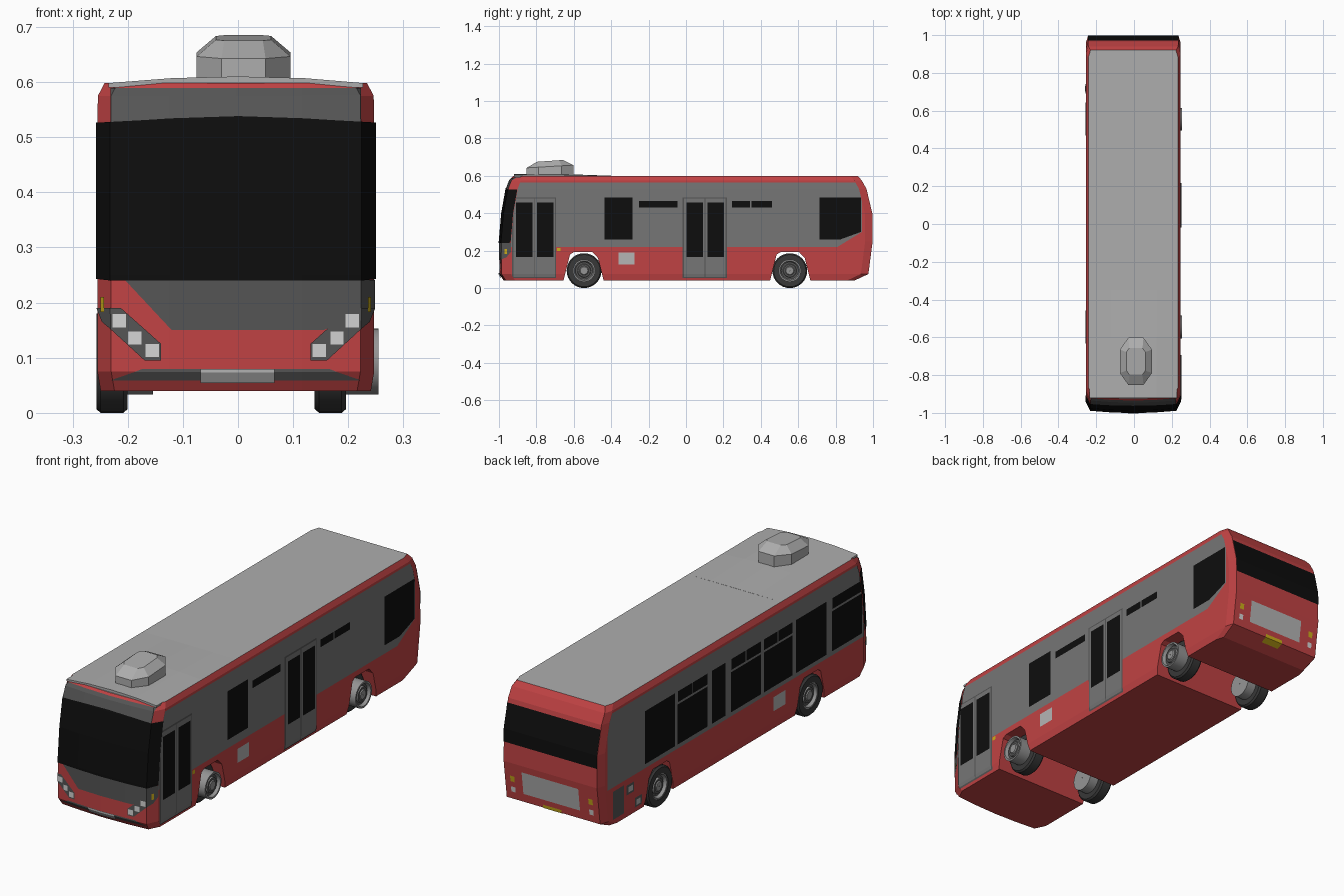
import bpy, bmesh, math
from mathutils import Vector

cube = bpy.data.objects.get("Cube")
if cube:
    bpy.data.objects.remove(cube, do_unlink=True)


def material(name, *rgb):
    m = bpy.data.materials.new(name)
    m.use_nodes = True
    m.diffuse_color = (*rgb, 1)
    m.node_tree.nodes["Principled BSDF"].inputs["Base Color"].default_value = (*rgb, 1)
    return m


RED = material("red_paint", 0.53, 0.055, 0.057)
BLACK = material("black_glass", 0.004, 0.004, 0.004)
GREY = material("side_grey", 0.18, 0.18, 0.18)
DARK = material("dark_grey", 0.09, 0.09, 0.09)
ROOF = material("roof_grey", 0.42, 0.42, 0.42)
PLATE = material("plate_grey", 0.46, 0.46, 0.46)
LAMP = material("lamp_white", 0.66, 0.66, 0.66)
YELLOW = material("yellow", 0.6, 0.42, 0.01)
TYRE = material("tyre_black", 0.04, 0.04, 0.04)
HUB = material("hub_grey", 0.3, 0.3, 0.3)


def finish(name, bm, *mats):
    mesh = bpy.data.meshes.new(name)
    bm.to_mesh(mesh)
    for m in mats:
        mesh.materials.append(m)
    ob = bpy.data.objects.new(name, mesh)
    bpy.context.collection.objects.link(ob)
    return ob


def loft(rings, caps=True):
    """Skin a stack of closed rings with equal point counts."""
    bm = bmesh.new()
    loops = [[bm.verts.new(p) for p in r] for r in rings]
    for a, b in zip(loops, loops[1:]):
        for i in range(len(a)):
            j = (i + 1) % len(a)
            bm.faces.new((a[i], a[j], b[j], b[i]))
    if caps:
        bm.faces.new(loops[0][::-1])
        bm.faces.new(loops[-1])
    bmesh.ops.recalc_face_normals(bm, faces=bm.faces)
    return bm


# Body shell: plan outlines stacked by height, bowed nose and cut corners
def outline(z, yf, yr, w):
    half = [(0, yf), (0.12, yf + 0.004), (w - 0.025, yf + 0.012),
            (w, yf + 0.062), (w, yr - 0.04), (w - 0.012, yr)]
    pts = half + [(-x, y) for x, y in half[:0:-1]]
    return [(x - 0.004, y, z) for x, y in pts]


shell = loft([outline(*level) for level in (
    (0.04, -0.975, 0.90, 0.245), (0.075, -0.998, 0.975, 0.251),
    (0.25, -0.998, 0.998, 0.251), (0.40, -0.985, 0.996, 0.251),
    (0.53, -0.962, 0.965, 0.251), (0.575, -0.945, 0.94, 0.25),
    (0.598, -0.925, 0.92, 0.238))])
shell.normal_update()
for f in shell.faces:
    if f.normal.z > 0.9:
        f.material_index = 1
body = finish("body", shell, RED, ROOF)

# Wheel arches cut across the full width
ARCH = [(-0.11, 0), (-0.105, 0.04), (-0.07, 0.18), (-0.05, 0.192),
        (0.05, 0.192), (0.08, 0.16), (0.11, 0.04), (0.115, 0)]
for y0 in (-0.55, 0.555):
    cutter = finish("arch_cutter", loft(
        [[(x, y0 + y, z) for y, z in ARCH] for x in (-0.4, 0.4)]), RED)
    cutter.hide_render = True
    mod = body.modifiers.new("arch", "BOOLEAN")
    mod.operation, mod.solver, mod.object = "DIFFERENCE", "EXACT", cutter
    bpy.context.view_layer.objects.active = body
    bpy.ops.object.modifier_apply(modifier=mod.name)
    bpy.data.objects.remove(cutter, do_unlink=True)

# Painted panels: convex outlines cut out of a copy of the shell, lifted slightly
SIDES = {"front": (Vector((0, -1, 0)), 0.3), "back": (Vector((0, 1, 0)), 0.3),
         "left": (Vector((1, 0, 0)), 0.975), "right": (Vector((-1, 0, 0)), 0.975)}


def panel(name, side, poly, mat, layer=1):
    look, least = SIDES[side]
    across = Vector((abs(look.y), abs(look.x), 0))
    pts = [across * u + Vector((0, 0, z)) for u, z in poly]
    mid = sum(pts, Vector()) / len(pts)
    bm = shell.copy()
    bmesh.ops.delete(bm, context="FACES",
                     geom=[f for f in bm.faces if f.normal.dot(look) < least])
    for a, b in zip(pts, pts[1:] + pts[:1]):
        out = (b - a).cross(look).normalized()
        if out.dot(a - mid) < 0:
            out.negate()
        bmesh.ops.bisect_plane(bm, geom=bm.verts[:] + bm.edges[:] + bm.faces[:],
                               plane_co=a, plane_no=out, clear_outer=True)
    bm.normal_update()
    for v, n in [(v, v.normal.copy()) for v in bm.verts]:
        v.co += n * 0.0016 * layer
    for f in bm.faces:
        f.material_index = 0
    finish(name, bm, mat)
    bm.free()


def rect(u0, u1, z0, z1):
    return [(u0, z0), (u1, z0), (u1, z1), (u0, z1)]


# Front: windscreen, grey mask, lamp clusters, bumper
panel("destination_panel", "front", rect(-0.23, 0.222, 0.5, 0.588), DARK)
panel("windscreen", "front", [(-0.27, 0.245), (-0.23, 0.24), (0.222, 0.24), (0.27, 0.245),
      (0.27, 0.525), (0.12, 0.533), (0, 0.537), (-0.12, 0.533), (-0.27, 0.525)], BLACK, 2)
panel("nose_mask", "front", [(-0.205, 0.241), (-0.12, 0.15), (0.155, 0.15),
      (0.27, 0.2), (0.27, 0.241)], DARK)
for s, tag in ((-1, "right"), (1, "left")):
    c = -0.004
    panel(tag + "_lamp_cluster", "front", [(c + s * x, z) for x, z in (
        (0.135, 0.095), (0.165, 0.095), (0.24, 0.165), (0.25, 0.19), (0.208, 0.19),
        (0.135, 0.125))], DARK, 2)
    for x, z in ((0.211, 0.167), (0.183, 0.136), (0.151, 0.113)):
        x = c + s * x
        panel(tag + "_headlight", "front",
              rect(x - 0.012, x + 0.012, z - 0.012, z + 0.012), LAMP, 3)
    x = c + s * 0.238
    panel(tag + "_indicator", "front", rect(x - 0.003, x + 0.003, 0.183, 0.21), YELLOW, 3)
    # Rear lamps
    x = c + s * 0.2
    panel(tag + "_rear_indicator", "back", rect(x - 0.011, x + 0.011, 0.16, 0.187), YELLOW)
    panel(tag + "_rear_lamp", "back", rect(x - 0.011, x + 0.011, 0.11, 0.135), LAMP)
panel("bumper_grille", "front", [(-0.23, 0.06), (0.222, 0.06), (0.165, 0.08),
      (-0.173, 0.08)], DARK)
panel("front_plate", "front", rect(-0.068, 0.066, 0.057, 0.08), PLATE, 3)

# Back
panel("rear_window", "back", rect(-0.245, 0.237, 0.34, 0.51), BLACK)
panel("rear_panel", "back", rect(-0.145, 0.145, 0.115, 0.22), PLATE)
panel("rear_plate", "back", rect(-0.047, 0.047, 0.062, 0.09), YELLOW)

# Door side
panel("left_window_band", "left", [(-0.94, 0.22), (0.81, 0.22), (0.94, 0.30),
      (0.94, 0.565), (-0.94, 0.565)], GREY)
panel("left_window", "left", rect(-0.435, -0.285, 0.26, 0.485), BLACK, 2)
panel("left_rear_window", "left", [(0.715, 0.26), (0.825, 0.26), (0.935, 0.30),
      (0.935, 0.485), (0.715, 0.485)], BLACK, 2)
for a, b in ((-0.25, -0.045), (0.245, 0.342), (0.35, 0.46)):
    panel("left_vent_window", "left", rect(a, b, 0.43, 0.465), BLACK, 2)
for y0, tag in ((-0.93, "front"), (-0.018, "middle")):
    panel(tag + "_door_frame", "left", rect(y0, y0 + 0.236, 0.053, 0.485), DARK, 2)
    for k in (0, 1):
        a = y0 + 0.008 + k * 0.113
        panel(tag + "_door_leaf", "left", rect(a, a + 0.108, 0.06, 0.478), GREY, 3)
        panel(tag + "_door_glass", "left",
              rect(a + 0.012, a + 0.1, 0.165, 0.457), BLACK, 4)
panel("side_indicator", "left", rect(-0.69, -0.67, 0.198, 0.215), YELLOW, 2)

# Window side
panel("right_window_band", "right", rect(-0.94, 0.94, 0.22, 0.565), GREY)
for a, b, split in ((0.45, 0.67, 0), (0.21, 0.43, 2), (0.08, 0.18, 0), (-0.18, 0.04, 2),
                    (-0.41, -0.2, 2), (-0.66, -0.435, 0), (-0.92, -0.70, 1)):
    panel("right_window", "right", rect(a, b, 0.24, 0.425 if split else 0.485), BLACK, 2)
    for k in range(split):
        w = (b - a) / split
        panel("right_top_window", "right", rect(a + k * w + 0.003 * k, a + (k + 1) * w - 0.003,
              0.435, 0.485), BLACK, 2)
panel("engine_grille", "right", rect(0.82, 0.90, 0.07, 0.20), DARK)
for a, b, lo, hi in ((0.745, 0.80, 0.145, 0.19), (0.69, 0.74, 0.065, 0.11)):
    panel("filler_frame", "right", rect(a, b, lo, hi), DARK)
    panel("filler_hatch", "right", rect(a + 0.01, b - 0.01, lo + 0.01, hi - 0.01), PLATE, 2)
for side in ("left", "right"):
    panel(side + "_hatch", side, rect(-0.36, -0.275, 0.125, 0.19), PLATE)

# Cambered front of the roof
CAMBER = [(-0.235, 0), (-0.12, 0.009), (0, 0.012), (0.12, 0.009), (0.227, 0)]
finish("roof_camber", loft(
    [[(x, y, 0.598 + h * k) for x, h in CAMBER] + [(0.227, y, 0.59), (-0.235, y, 0.59)]
     for y, k in ((-0.92, 1), (-0.6, 0.8), (-0.35, 0.05))]), ROOF)


# Roof pod: tilted octagons
def octagon(hx, hy, cut, z, tilt):
    q = [(hx - cut, -hy), (hx, -hy + cut * 1.4), (hx, hy - cut * 1.4), (hx - cut, hy)]
    return [(0.01 + x, -0.727 + y, z + tilt * y) for x, y in q + [(-x, y) for x, y in q[::-1]]]


finish("roof_pod", loft([octagon(0.085, 0.125, 0.045, 0.6, 0),
                         octagon(0.085, 0.125, 0.045, 0.65, 0.06),
                         octagon(0.05, 0.07, 0.015, 0.68, 0.07)]), ROOF)


# Wheels: profiles of radius and depth turned about the axle
def lathe(name, profile, x, y, s, mats, dark=()):
    n = 32
    rings = [[(x + s * d, y + r * math.cos(2 * math.pi * i / n),
               0.093 + r * math.sin(2 * math.pi * i / n)) for i in range(n)]
             for r, d in profile]
    bm = loft(rings, caps=False)
    for i, f in enumerate(bm.faces):
        f.material_index = 1 if i // n in dark else 0
    ob = finish(name, bm, *mats)
    bpy.ops.object.select_all(action="DESELECT")
    ob.select_set(True)
    bpy.context.view_layer.objects.active = ob
    bpy.ops.object.shade_smooth_by_angle(angle=math.radians(35))


TYRE_PROFILE = [(0.058, 0), (0.086, 0), (0.093, -0.008), (0.093, -0.049),
                (0.086, -0.057), (0.058, -0.057), (0.058, 0)]
for y, end in ((-0.545, "front"), (0.555, "rear")):
    for s, tag, tyre_x, hub_x, depth in ((1, "left", 0.196, 0.255, 0.06),
                                         (-1, "right", -0.257, -0.254, 0.1)):
        lathe(f"{end}_{tag}_tyre", TYRE_PROFILE, tyre_x, y, s, [TYRE])
        lathe(f"{end}_{tag}_hub", [
            (0.001, -depth), (0.06, -depth), (0.06, 0), (0.052, 0), (0.046, -0.014),
            (0.036, -0.014), (0.034, -0.006), (0.024, -0.006), (0.02, -0.002),
            (0.001, -0.002)], hub_x, y, s, [HUB, DARK], dark=(4, 6))
shell.free()
